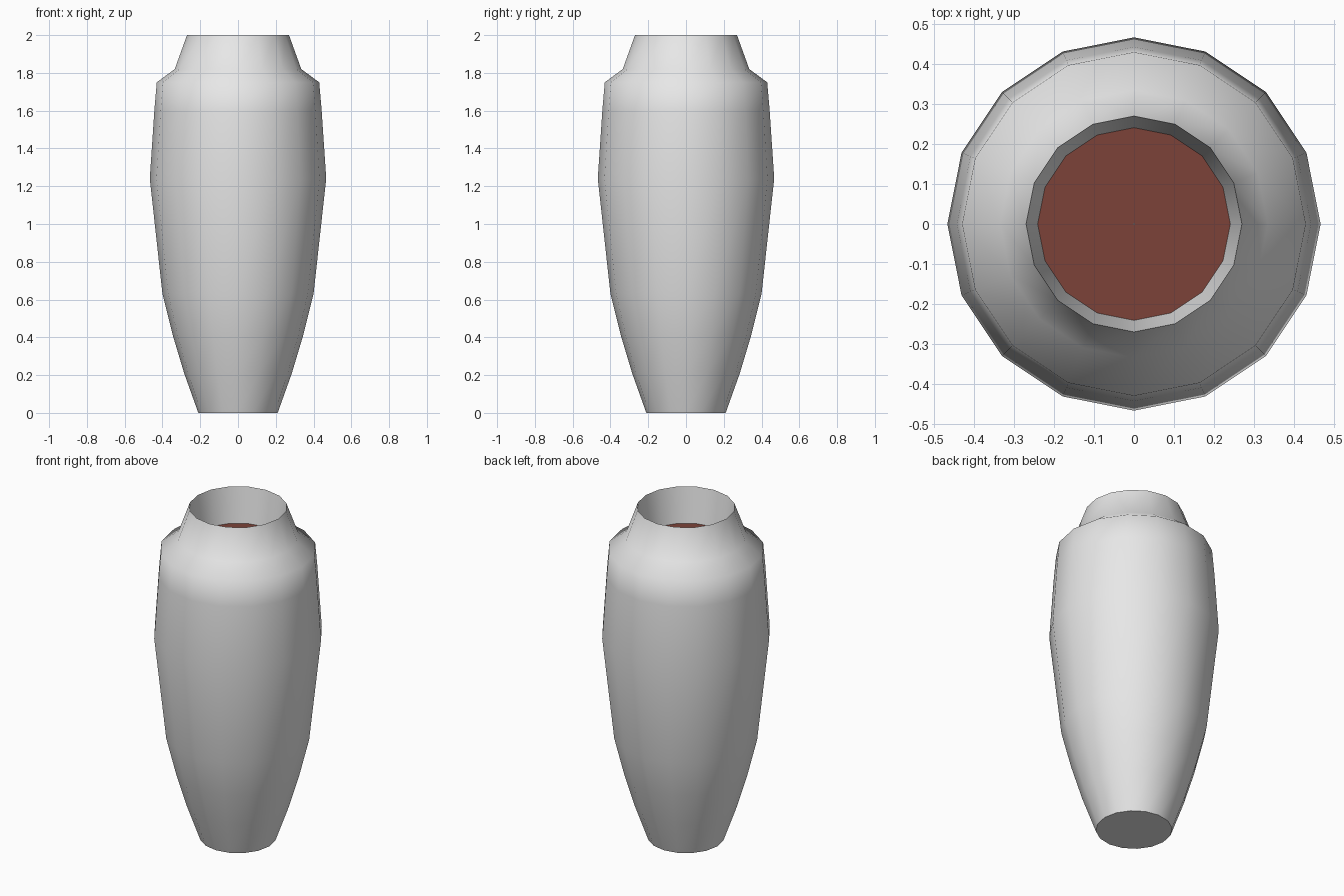
import bpy
import bmesh
from math import cos, sin, tau, radians

SIDES = 16

cube = bpy.data.objects.get("Cube")
if cube:
    bpy.data.objects.remove(cube, do_unlink=True)


def make_material(name, color):
    mat = bpy.data.materials.new(name)
    mat.use_nodes = True
    mat.diffuse_color = color
    mat.node_tree.nodes["Principled BSDF"].inputs["Base Color"].default_value = color
    return mat


def lathe(name, profile, mat, cap_first=False):
    """Revolve (radius, height) points about z, optionally closing the first ring."""
    bm = bmesh.new()
    angles = [tau * i / SIDES for i in range(SIDES)]
    rings = [[bm.verts.new((r * cos(a), r * sin(a), z)) for a in angles]
             for r, z in profile]
    for low, high in zip(rings, rings[1:]):
        for i in range(SIDES):
            j = (i + 1) % SIDES
            bm.faces.new((low[i], low[j], high[j], high[i]))
    if cap_first:
        bm.faces.new(rings[0][::-1])
    mesh = bpy.data.meshes.new(name)
    bm.to_mesh(mesh)
    bm.free()
    mesh.materials.append(mat)
    obj = bpy.data.objects.new(name, mesh)
    bpy.context.collection.objects.link(obj)
    bpy.ops.object.select_all(action="DESELECT")
    obj.select_set(True)
    bpy.context.view_layer.objects.active = obj
    bpy.ops.object.shade_smooth_by_angle(angle=radians(65))
    return obj


glaze = make_material("pale grey glaze", (0.8, 0.8, 0.8, 1))
soil = make_material("red brown soil", (0.2, 0.055, 0.04, 1))

# Vase: foot, belly, shoulder, neck, then the inner wall down to the soil
lathe("vase", [(0.21, 0), (0.285, 0.21), (0.345, 0.41), (0.4, 0.63),
               (0.467, 1.24), (0.443, 1.6), (0.43, 1.75), (0.335, 1.82),
               (0.27, 2), (0.241, 1.79)], glaze, cap_first=True)

# Soil: flat disc filling the mouth, facing up
fill = lathe("soil", [(0.241, 1.79), (0.12, 1.79), (0.001, 1.79)], soil)
